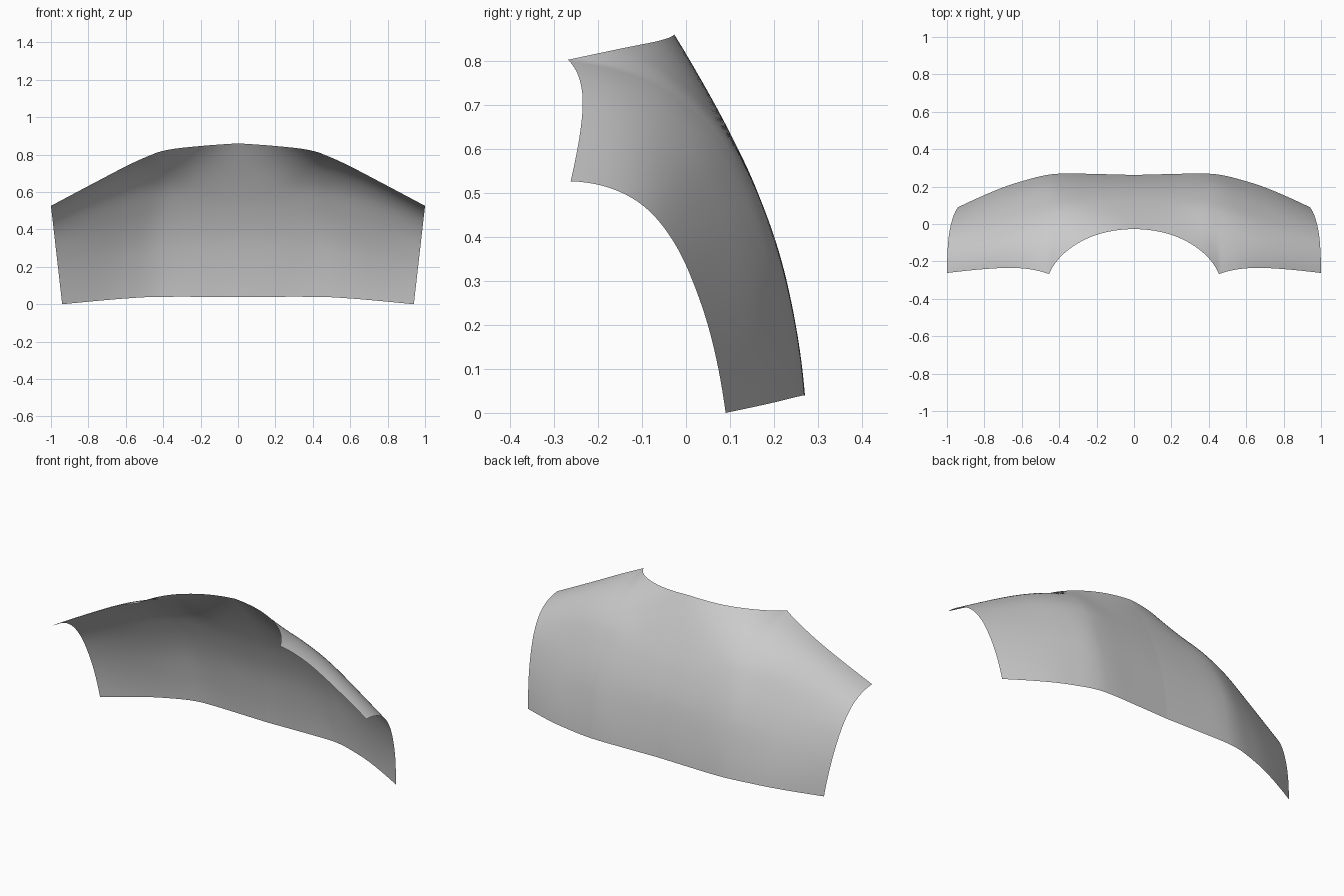
import bpy, bmesh
from mathutils import Vector

if "Cube" in bpy.data.objects:
    bpy.data.objects.remove(bpy.data.objects["Cube"])

# Vertical profiles of the right half: hem x, top x, then (y, z) from hem to top
profiles = [
    (0.00, 0.00, [(.262, .04), (.243, .2), (.210, .36), (.158, .51), (.10, .635), (.035, .755), (-.027, .86)]),
    (0.19, 0.20, [(.267, .04), (.246, .2), (.212, .36), (.159, .51), (.098, .635), (.025, .75), (-.058, .846)]),
    (0.36, 0.36, [(.270, .04), (.249, .2), (.212, .36), (.156, .51), (.084, .642), (-.022, .754), (-.145, .828)]),
    (0.46, 0.455, [(.263, .039), (.24, .2), (.202, .36), (.14, .51), (.056, .645), (-.074, .751), (-.268, .802)]),
    (0.57, 0.58, [(.237, .033), (.212, .185), (.172, .337), (.108, .485), (.026, .617), (-.09, .709), (-.239, .747)]),
    (0.72, 0.74, [(.188, .021), (.162, .165), (.119, .31), (.058, .446), (-.02, .565), (-.118, .64), (-.237, .664)]),
    (0.94, 1.00, [(.09, .0), (.065, .14), (.03, .26), (-.02, .375), (-.085, .46), (-.165, .508), (-.262, .526)]),
]
NECK = 3   # profile that ends at the neck corner
SUB_U, SUB_V = 8, 6


def spline(pts, t):
    """Point on a Catmull-Rom curve, t counted in control points."""
    n = len(pts)
    i = min(int(t), n - 2)
    f = t - i
    b, c = pts[i], pts[i + 1]
    # end tangents follow the parabola through the last three points
    a = pts[i - 1] if i > 0 else b * 3 - c * 3 + pts[2]
    d = pts[i + 2] if i + 2 < n else c * 3 - b * 3 + pts[n - 3]
    return 0.5 * (b * 2 + (c - a) * f + (a * 2 - b * 5 + c * 4 - d) * f * f
                  + (b * 3 - a - c * 3 + d) * f ** 3)


columns = []
for x0, x1, yz in profiles:
    z0, z1 = yz[0][1], yz[-1][1]
    columns.append([Vector((x0 + (x1 - x0) * (z - z0) / (z1 - z0), y, z)) for y, z in yz])

# Garment back panel: sweep across profiles, sharpening toward the neck corner
bm = bmesh.new()
rows = []
nu, nv = (len(columns) - 1) * SUB_U, (len(columns[0]) - 1) * SUB_V
for j in range(nv + 1):
    line = [spline(c, j / SUB_V) for c in columns]
    w = (j / nv) ** 7
    row = []
    for i in range(nu + 1):
        t = i / SUB_U
        smooth = spline(line, t)
        if t <= NECK:
            sharp = spline(line[:NECK + 1], t)
        else:
            sharp = spline(line[NECK:], t - NECK)
        p = smooth.lerp(sharp, w)
        if i == 0:
            p.x = 0
        row.append(bm.verts.new(p))
    rows.append(row)
for j in range(nv):
    for i in range(nu):
        bm.faces.new((rows[j][i], rows[j + 1][i], rows[j + 1][i + 1], rows[j][i + 1]))
for f in bm.faces:
    f.smooth = True

mesh = bpy.data.meshes.new("back_panel")
bm.to_mesh(mesh)
bm.free()
panel = bpy.data.objects.new("back_panel", mesh)
bpy.context.collection.objects.link(panel)

# Left half, left unmerged so the centre seam shows
mirror = panel.modifiers.new("mirror", 'MIRROR')
mirror.use_axis[0] = True
mirror.use_mirror_merge = False

grey = bpy.data.materials.new("light grey cloth")
grey.diffuse_color = (0.6, 0.6, 0.6, 1)
grey.use_nodes = True
grey.node_tree.nodes["Principled BSDF"].inputs["Base Color"].default_value = grey.diffuse_color
mesh.materials.append(grey)
